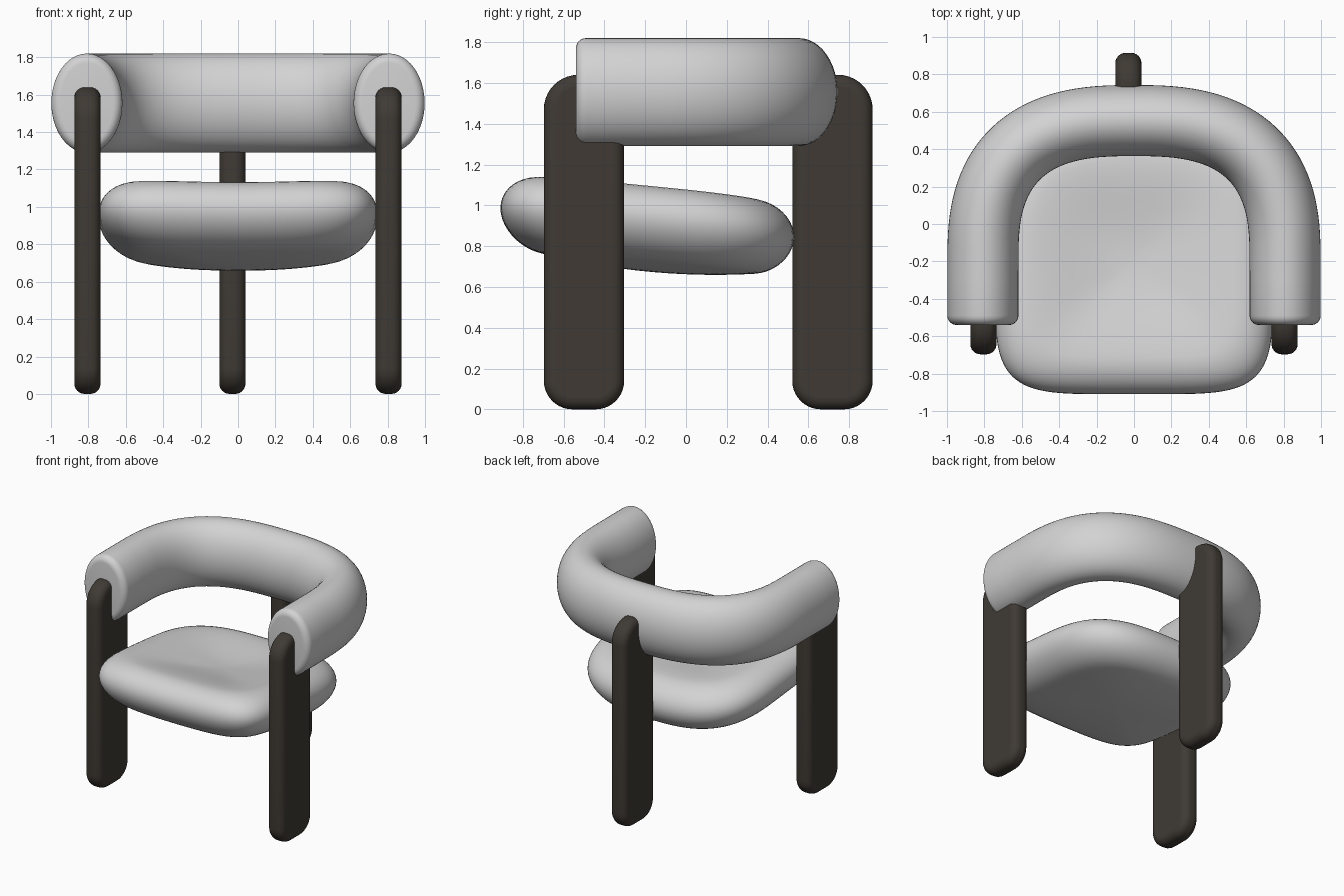
import bpy, bmesh
from math import sin, cos, pi, copysign
from mathutils import Vector

cube = bpy.data.objects.get("Cube")
if cube:
    bpy.data.objects.remove(cube)


def material(name, rgb):
    mat = bpy.data.materials.new(name)
    mat.use_nodes = True
    mat.diffuse_color = (*rgb, 1)
    bsdf = mat.node_tree.nodes["Principled BSDF"]
    bsdf.inputs["Base Color"].default_value = (*rgb, 1)
    bsdf.inputs["Roughness"].default_value = 0.8
    return mat


fabric = material("light grey fabric", (0.65, 0.65, 0.65))
wood = material("dark stained wood", (0.05, 0.042, 0.034))


def loft(name, rings, mat):
    """Skin a list of closed rings and cap both ends."""
    bm = bmesh.new()
    loops = [[bm.verts.new(p) for p in ring] for ring in rings]
    for a, b in zip(loops, loops[1:]):
        for i in range(len(a)):
            j = (i + 1) % len(a)
            bm.faces.new((a[i], a[j], b[j], b[i]))
    bm.faces.new(loops[0])
    bm.faces.new(loops[-1])
    bmesh.ops.recalc_face_normals(bm, faces=bm.faces[:])
    mesh = bpy.data.meshes.new(name)
    bm.to_mesh(mesh)
    bm.free()
    mesh.materials.append(mat)
    obj = bpy.data.objects.new(name, mesh)
    bpy.context.collection.objects.link(obj)
    bpy.ops.object.select_all(action='DESELECT')
    obj.select_set(True)
    bpy.context.view_layer.objects.active = obj
    bpy.ops.object.shade_smooth_by_angle(angle=pi / 3)
    return obj


def spow(v, e):
    return copysign(abs(v) ** e, v)


# Legs: upright slabs with rounded corners and softened rims
def leg(name, x, y):
    half_y, half_z, thick = 0.197, 0.82, 0.07
    outline = []
    for k, (sy, sz) in enumerate(((1, 1), (-1, 1), (-1, -1), (1, -1))):
        r = 0.17 if sz > 0 else 0.14
        for i in range(11):
            a = (k + i / 10) * pi / 2
            outline.append((y + sy * (half_y - r) + r * cos(a),
                            half_z + sz * (half_z - r) + r * sin(a)))
    obj = loft(name, [[(x + s * thick, py, pz) for py, pz in outline]
                      for s in (-1, 1)], wood)
    bevel = obj.modifiers.new("soft rim", 'BEVEL')
    bevel.width = 0.055
    bevel.segments = 6
    bevel.limit_method = 'ANGLE'
    bevel.angle_limit = pi / 3


leg("front_left_leg", 0.805, -0.5)
leg("front_right_leg", -0.805, -0.5)
leg("back_leg", -0.03, 0.718)

# Backrest: elliptical tube swept along a U-shaped path
ARM_X, BEND_Y, BACK_Y, FRONT_Y = 0.808, -0.2, 0.553, -0.54
bend = [Vector((ARM_X * spow(cos(a), 0.74),
                BEND_Y + (BACK_Y - BEND_Y) * sin(a) ** 0.74, 0))
        for a in (pi * i / 64 for i in range(1, 64))]
cap_r = 0.05
cap = [(FRONT_Y + cap_r * (1 - sin(t)), cap_r * (1 - cos(t)))
       for t in (pi / 2 * i / 6 for i in range(6, -1, -1))]
stations = [(Vector((ARM_X, y, 0)), inset) for y, inset in cap]
stations.append((Vector((ARM_X, BEND_Y - 0.1, 0)), 0))
mirrored = [(Vector((-p.x, p.y, 0)), c) for p, c in reversed(stations)]
stations += [(p, 0) for p in bend] + mirrored

rings = []
for i, (p, inset) in enumerate(stations):
    if p.y < BEND_Y - 0.05:
        side = Vector((1, 0, 0)) if p.x > 0 else Vector((-1, 0, 0))
    else:
        t = stations[i + 1][0] - stations[i - 1][0]
        side = Vector((t.y, -t.x, 0)).normalized()
    rings.append([p + side * (0.19 - inset) * cos(a)
                  + Vector((0, 0, 1.555 + (0.265 - inset) * sin(a)))
                  for a in (2 * pi * k / 48 for k in range(48))])
loft("backrest", rings, fabric)

# Seat: pillow with rounded rim, dished top, bowed underside, tilted back
EDGE = 0.27


def seat_ring(s, up):
    ring = []
    rim = max(0, (s - 1 + EDGE) / EDGE)
    thick = 0.165 * (1 - rim ** 2) ** 0.5
    for k in range(96):
        a = 2 * pi * k / 96
        e = 2 / 5 if sin(a) < 0 else 2 / 3
        x = 0.745 * s * spow(cos(a), e)
        y = -0.19 + 0.72 * s * spow(sin(a), e)
        z = 0.897 - 0.097 * (y - 0.0) + 0.03 * (x / 0.745) ** 2
        if up:
            z += thick - 0.06 * max(0, 1 - (s / 0.75) ** 2) ** 2
        else:
            z -= thick + 0.075 * (1 - s ** 2)
        ring.append((x, y, z))
    return ring


inner = [(1 - EDGE) * i / 10 for i in range(1, 10)]
edge = [1 - EDGE + EDGE * sin(pi / 2 * i / 10) for i in range(10)]
spread = [0.01] + inner + edge
loft("seat", [seat_ring(s, False) for s in spread] + [seat_ring(1, True)]
     + [seat_ring(s, True) for s in reversed(spread)], fabric)
